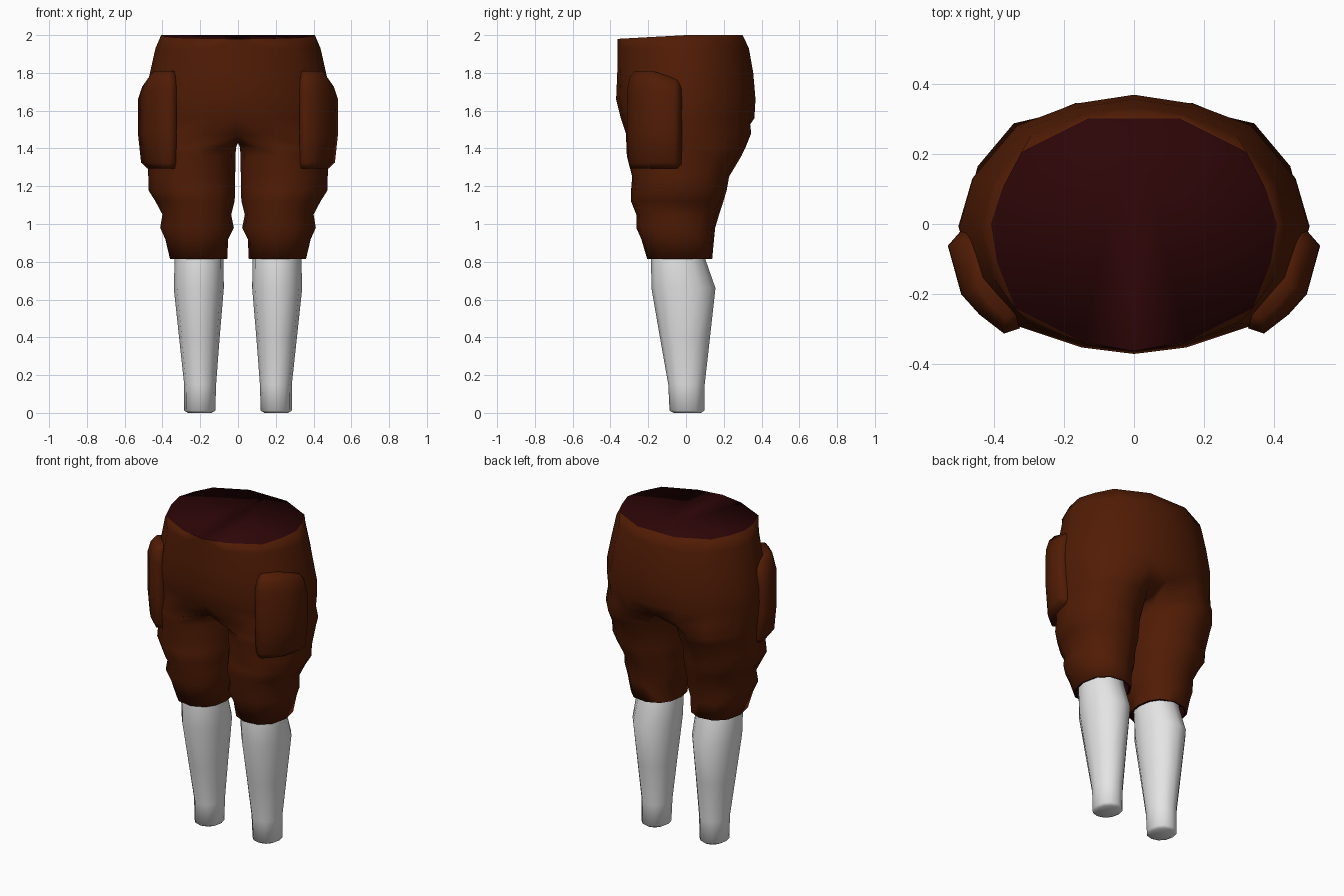
import bpy, bmesh, math

if "Cube" in bpy.data.objects:
    bpy.data.objects.remove(bpy.data.objects["Cube"])


def material(name, rgb):
    m = bpy.data.materials.new(name)
    m.diffuse_color = (*rgb, 1)
    m.use_nodes = True
    m.node_tree.nodes["Principled BSDF"].inputs["Base Color"].default_value = m.diffuse_color
    return m


BROWN = material("brown cloth", (0.082, 0.0115, 0.0015))
LINING = material("dark red lining", (0.025, 0.0015, 0.002))
PALE = material("pale skin", (0.78, 0.78, 0.78))


def ring(bm, pts):
    return [bm.verts.new(p) for p in pts]


def bridge(bm, a, b, closed=True, mat=0):
    n = len(a)
    for i in range(n if closed else n - 1):
        j = (i + 1) % n
        bm.faces.new((a[i], a[j], b[j], b[i])).material_index = mat


def finish(bm, name, mats, angle):
    # mirror to the other side, weld on the centre line, smooth
    bmesh.ops.mirror(bm, geom=bm.verts[:] + bm.edges[:] + bm.faces[:],
                     axis='X', merge_dist=0.001)
    bmesh.ops.recalc_face_normals(bm, faces=bm.faces[:])
    me = bpy.data.meshes.new(name)
    bm.to_mesh(me)
    bm.free()
    ob = bpy.data.objects.new(name, me)
    for m in mats:
        me.materials.append(m)
    bpy.context.collection.objects.link(ob)
    bpy.ops.object.select_all(action='DESELECT')
    ob.select_set(True)
    bpy.context.view_layer.objects.active = ob
    bpy.ops.object.shade_smooth_by_angle(angle=math.radians(angle))


# Unit half outline of the hips, from front centre round to back centre
HIP = [(0, -1), (.30, -.95), (.68, -.78), (.92, -.42), (1, -.02),
       (.92, .36), (.67, .76), (.34, .93), (0, 1)]
# Half outline of the waist opening
WAIST = [(0, -.362), (.15, -.335), (.338, -.24), (.39, -.11), (.407, 0),
         (.375, .10), (.32, .205), (.13, .30), (0, .30)]


def hip_ring(z, a, yf, yb):
    return [(u * a, v * (yb if v > 0 else yf), z) for u, v in HIP]


LEG_ANGLES = [-130 + 32.5 * i for i in range(9)] + [155, 180, 205]


def oval(z, x0, x1, y0, y1, angles, power):
    pts = []
    for d in angles:
        c, s = math.cos(math.radians(d)), math.sin(math.radians(d))
        pts.append(((x0 + x1) / 2 + (x1 - x0) / 2 * math.copysign(abs(c) ** power, c),
                    (y0 + y1) / 2 + (y1 - y0) / 2 * math.copysign(abs(s) ** power, s), z))
    return pts


# Shorts: waist cover and hips
bm = bmesh.new()
prev = ring(bm, [(x, y, 2.0 + .055 * min(0, y)) for x, y in WAIST])
bm.faces.new(prev).material_index = 1
for z, a, yf, yb in [(1.93, .437, .362, .333), (1.8, .466, .364, .356),
                     (1.66, .497, .37, .368), (1.56, .50, .345, .362)]:
    cur = ring(bm, hip_ring(z, a, yf, yb))
    bridge(bm, prev, cur, False)
    prev = cur
low = hip_ring(1.48, .492, .335, .358)
low[0], low[-2], low[-1] = (0, -.285, 1.47), (.165, .345, 1.48), (0, .30, 1.47)
cur = ring(bm, low)
bridge(bm, prev, cur, False)

# Shorts: crotch seam and baggy legs
prev = cur + ring(bm, [(0, .16, 1.435), (0, 0, 1.43), (0, -.16, 1.435)])
for z, x0, x1, y0, y1, p in [(1.405, .011, .484, -.318, .318, 1.06), (1.36, .013, .478, -.316, .296, 1.04),
                             (1.25, .015, .475, -.287, .23, 1), (1.18, .015, .475, -.293, .218, .97),
                             (1.12, .018, .437, -.293, .20, .95), (1.05, .036, .40, -.265, .177, .93),
                             (.98, .022, .412, -.265, .156, .93), (.92, .052, .385, -.238, .15, .9),
                             (.815, .057, .36, -.207, .14, .9)]:
    cur = ring(bm, oval(z, x0, x1, y0, y1, LEG_ANGLES, p))
    bridge(bm, prev, cur)
    prev = cur
# Hem lining
for z, d in [(.815, .012), (.89, .014)]:
    cur = ring(bm, oval(z, .057 + d, .36 - d, -.207 + d, .14 - d, LEG_ANGLES, .9))
    bridge(bm, prev, cur, True, 1)
    prev = cur
bm.faces.new(prev).material_index = 1
finish(bm, "shorts", [BROWN, LINING], 85)

# Side pockets
POCKET = [(.325, -.297), (.37, -.312), (.44, -.258), (.492, -.2), (.53, -.062),
          (.495, -.022), (.42, -.05), (.34, -.2)]
bm = bmesh.new()
prev = None
for z, sx, sy in [(1.295, .72, .92), (1.325, .9, .97), (1.48, 1, 1), (1.71, .99, 1),
                  (1.775, .86, .95), (1.81, .66, .84)]:
    pts = []
    for x, y in POCKET:
        drop = .05 * max(0, (min(y, -.05) + .2) / .15) if z > 1.6 else 0
        pts.append((.36 + (x - .36) * sx, -.05 + (y + .05) * sy, z - drop))
    cur = ring(bm, pts)
    if prev:
        bridge(bm, prev, cur)
    else:
        bm.faces.new(cur)
    prev = cur
bm.faces.new(prev)
finish(bm, "side_pockets", [BROWN], 85)

# Lower legs
bm = bmesh.new()
prev = None
for z, x0, x1, y0, y1 in [(0, .14, .265, -.065, .08), (.012, .12, .285, -.087, .097),
                          (.15, .116, .285, -.094, .099), (.40, .097, .312, -.138, .127),
                          (.66, .075, .34, -.183, .156), (.82, .077, .335, -.185, .10),
                          (.885, .085, .325, -.175, .09)]:
    cur = ring(bm, oval(z, x0, x1, y0, y1, range(0, 360, 30), .98))
    if prev:
        bridge(bm, prev, cur)
    else:
        bm.faces.new(cur)
    prev = cur
bm.faces.new(prev)
finish(bm, "lower_legs", [PALE], 85)
